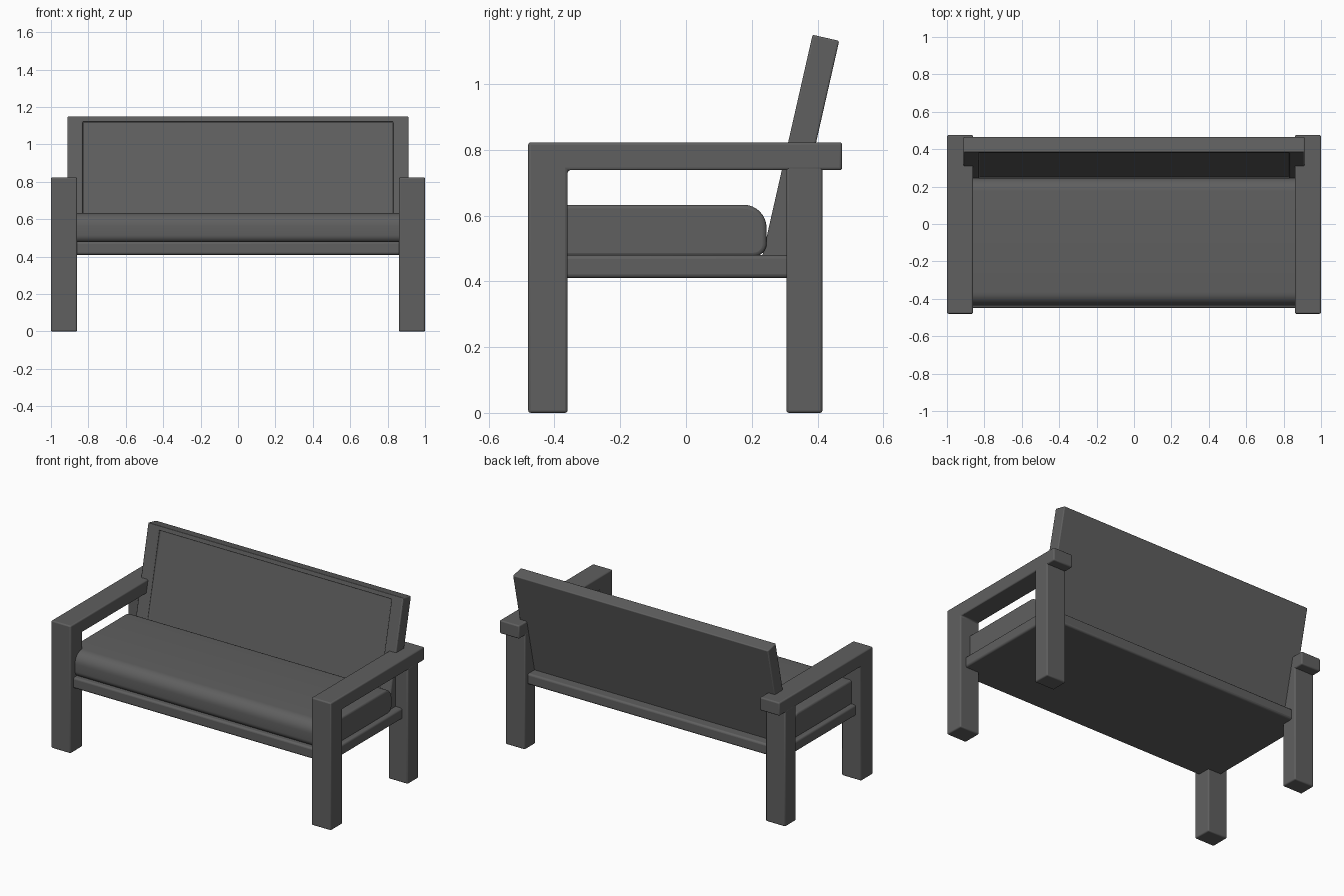
import bpy, bmesh, math
from mathutils import Matrix

if "Cube" in bpy.data.objects:
    bpy.data.objects.remove(bpy.data.objects["Cube"])

mat = bpy.data.materials.new("dark grey")
mat.diffuse_color = (0.115, 0.115, 0.115, 1)
mat.use_nodes = True
mat.node_tree.nodes["Principled BSDF"].inputs["Base Color"].default_value = mat.diffuse_color


def finish(name, bm, bevel):
    bmesh.ops.recalc_face_normals(bm, faces=bm.faces)
    me = bpy.data.meshes.new(name)
    bm.to_mesh(me)
    bm.free()
    ob = bpy.data.objects.new(name, me)
    bpy.context.collection.objects.link(ob)
    me.materials.append(mat)
    if bevel:
        mod = ob.modifiers.new("soft edges", 'BEVEL')
        mod.width = bevel
        mod.segments = 3
        mod.limit_method = 'ANGLE'
        mod.angle_limit = math.radians(40)
    bpy.ops.object.select_all(action='DESELECT')
    ob.select_set(True)
    bpy.context.view_layer.objects.active = ob
    bpy.ops.object.shade_smooth_by_angle(angle=math.radians(35))
    return ob


def box_bm(x0, x1, y0, y1, z0, z1):
    bm = bmesh.new()
    bmesh.ops.create_cube(bm, size=1)
    m = Matrix.Translation(((x0 + x1) / 2, (y0 + y1) / 2, (z0 + z1) / 2))
    m = m @ Matrix.Diagonal((x1 - x0, y1 - y0, z1 - z0, 1))
    bmesh.ops.transform(bm, matrix=m, verts=bm.verts)
    return bm


def extrude_x(name, profile, x0, x1, bevel):
    # sweep a (y, z) outline along x
    bm = bmesh.new()
    face = bm.faces.new([bm.verts.new((x0, y, z)) for y, z in profile])
    new = bmesh.ops.extrude_face_region(bm, geom=[face])["geom"]
    bmesh.ops.translate(bm, vec=(x1 - x0, 0, 0),
                        verts=[v for v in new if isinstance(v, bmesh.types.BMVert)])
    return finish(name, bm, bevel)


def rounded_rect(y0, y1, z0, z1, r_low, r_top, n=8):
    pts = []
    corners = [(y0, z0, 180, r_low, 1, 1), (y1, z0, 270, r_low, -1, 1),
               (y1, z1, 0, r_top, -1, -1), (y0, z1, 90, r_top, 1, -1)]
    for y, z, start, r, sy, sz in corners:
        for i in range(n + 1):
            a = math.radians(start + 90 * i / n)
            pts.append((y + sy * r + r * math.cos(a), z + sz * r + r * math.sin(a)))
    return pts


# side frames: front leg and armrest in one piece, plus back leg
side_profile = [(-0.48, 0), (-0.36, 0), (-0.36, 0.738), (0.475, 0.738),
                (0.475, 0.823), (-0.48, 0.823)]
for label, s in (("left", -1), ("right", 1)):
    x0, x1 = sorted((s * 0.86, s * 1.0))
    extrude_x(label + "_front_leg_and_armrest", side_profile, x0, x1, 0.008)
    finish(label + "_back_leg", box_bm(x0, x1, 0.305, 0.415, 0, 0.75), 0.008)

# seat platform
finish("seat_platform", box_bm(-0.96, 0.96, -0.45, 0.385, 0.41, 0.48), 0.012)

# seat cushion with rolled front and back edges
extrude_x("seat_cushion", rounded_rect(-0.435, 0.245, 0.475, 0.633, 0.04, 0.07),
          -0.93, 0.93, 0.012)

# reclined backrest with a shallow recessed panel
bm = box_bm(-0.912, 0.912, 0, 0.083, -0.70, 0)
bm.faces.ensure_lookup_table()
front = min(bm.faces, key=lambda f: f.calc_center_median().y)
bmesh.ops.inset_individual(bm, faces=[front], thickness=0.04)
for v in front.verts:
    v.co.x = math.copysign(0.83, v.co.x)
new = bmesh.ops.extrude_face_region(bm, geom=[front])["geom"]
bmesh.ops.delete(bm, geom=[front], context='FACES_ONLY') if front.is_valid else None
bmesh.ops.translate(bm, vec=(0, 0.015, 0),
                    verts=[v for v in new if isinstance(v, bmesh.types.BMVert)])
bmesh.ops.transform(bm, verts=bm.verts, matrix=Matrix.Translation((0, 0.385, 1.15))
                    @ Matrix.Rotation(math.radians(-12.8), 4, 'X'))
finish("backrest", bm, 0.006)
